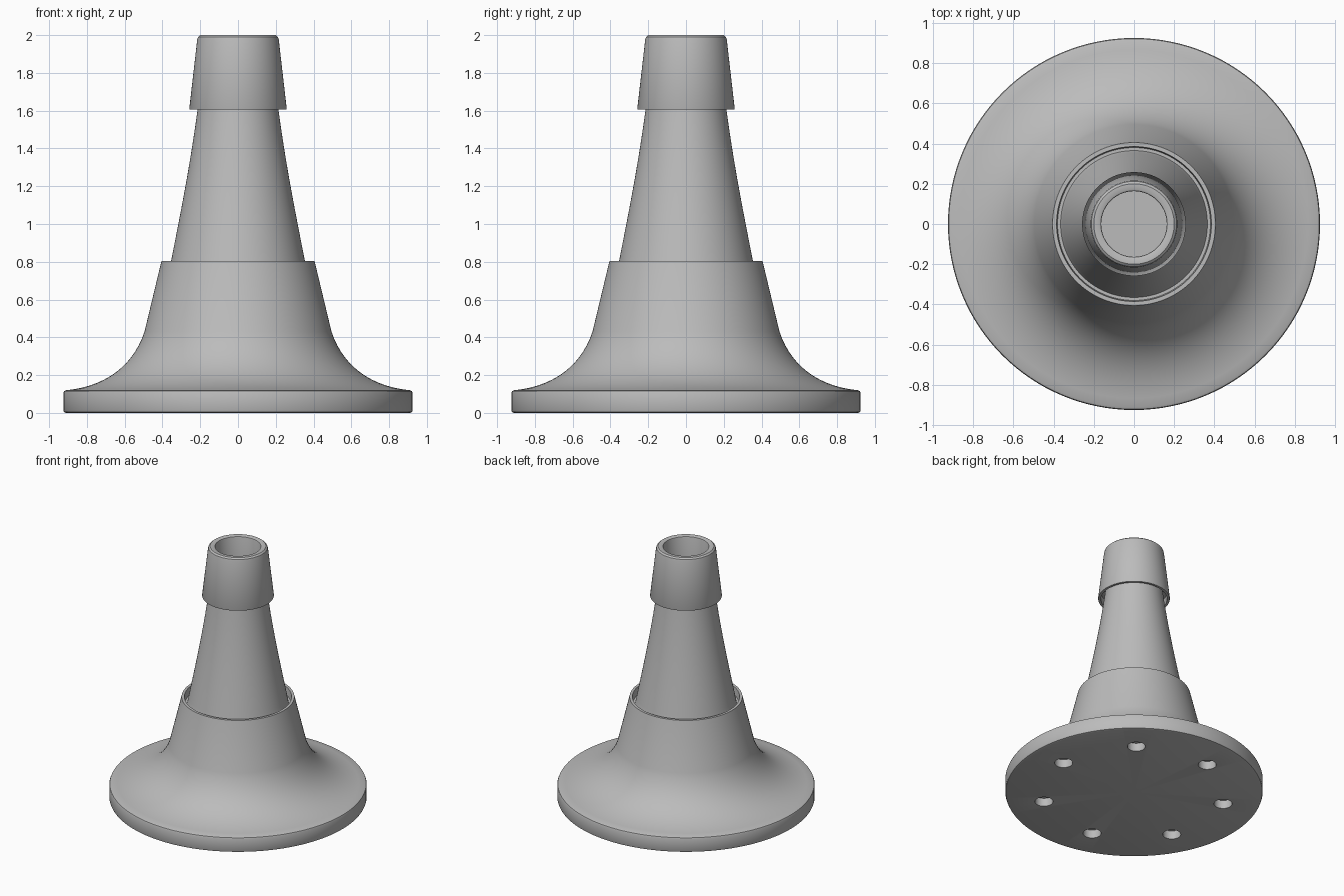
import bpy, bmesh, math
from mathutils import Vector, Matrix

default = bpy.data.objects.get("Cube")
if default:
    bpy.data.objects.remove(default, do_unlink=True)

grey = bpy.data.materials.new("plain grey")
grey.use_nodes = True
colour = (0.5, 0.5, 0.5, 1)
grey.diffuse_color = colour
grey.node_tree.nodes["Principled BSDF"].inputs["Base Color"].default_value = colour

SEGMENTS = 128


def add_object(name, bm):
    bmesh.ops.recalc_face_normals(bm, faces=bm.faces)
    mesh = bpy.data.meshes.new(name)
    bm.to_mesh(mesh)
    bm.free()
    mesh.materials.append(grey)
    obj = bpy.data.objects.new(name, mesh)
    bpy.context.collection.objects.link(obj)
    return obj


def lathe(name, profile, closed=False):
    """Spin a (radius, height) profile around the z axis."""
    bm = bmesh.new()
    verts = [bm.verts.new((r, 0, z)) for r, z in profile]
    edges = [bm.edges.new(pair) for pair in zip(verts, verts[1:])]
    if closed:
        edges.append(bm.edges.new((verts[-1], verts[0])))
    bmesh.ops.spin(bm, geom=verts + edges, axis=(0, 0, 1), cent=(0, 0, 0),
                   angle=math.tau, steps=SEGMENTS, use_merge=True)
    bmesh.ops.remove_doubles(bm, verts=bm.verts, dist=1e-5)
    return add_object(name, bm)


def bezier(a, b, c, d, steps=14):
    """Points of a cubic curve between a and d."""
    pts = []
    for i in range(steps + 1):
        t = i / steps
        s = 1 - t
        pts.append(tuple(s**3 * p + 3 * s * s * t * q + 3 * s * t * t * u + t**3 * v
                         for p, q, u, v in zip(a, b, c, d)))
    return pts


def smooth(obj):
    bpy.ops.object.select_all(action='DESELECT')
    obj.select_set(True)
    bpy.context.view_layer.objects.active = obj
    bpy.ops.object.shade_smooth_by_angle(angle=math.radians(30))


# Flared base with a thin collar and a shallow groove around the tube
flare = bezier((0.91, 0.12), (0.70, 0.14), (0.555, 0.25), (0.495, 0.43))
base = lathe("flared_base",
             [(0, 0), (0.91, 0), (0.921, 0.004), (0.925, 0.014),
              (0.925, 0.105), (0.921, 0.115)]
             + flare
             + [(0.405, 0.805), (0.385, 0.805), (0.38, 0.75), (0, 0.75)])

# Ring of screw holes sunk into the underside
HOLES = 7
bm = bmesh.new()
for i in range(HOLES):
    centre = Matrix.Rotation(i * math.tau / HOLES, 4, 'Z') @ Vector((0.66, 0, 0))
    bmesh.ops.create_cone(bm, cap_ends=True, segments=32, radius1=0.065, radius2=0.065,
                          depth=0.13, matrix=Matrix.Translation(centre))
cutter = add_object("screw_hole_cutter", bm)
cutter.hide_render = True
cut = base.modifiers.new("screw_holes", 'BOOLEAN')
cut.operation = 'DIFFERENCE'
cut.solver = 'EXACT'
cut.object = cutter
bpy.context.view_layer.objects.active = base
bpy.ops.object.modifier_apply(modifier=cut.name)
bpy.data.objects.remove(cutter, do_unlink=True)

# Tapered tube with a blind bore
tube = lathe("tapered_tube",
             [(0, 0.74), (0.369, 0.74)]
             + bezier((0.365, 0.75), (0.31, 1.03), (0.25, 1.32), (0.207, 1.66))
             + [(0.163, 1.66), (0.163, 1.2), (0, 1.2)])

# Top sleeve with a rounded rim and a recess under its skirt
sleeve = lathe("top_sleeve",
               [(0.163, 1.66), (0.235, 1.66), (0.238, 1.605), (0.256, 1.605),
                (0.258, 1.61), (0.216, 1.975), (0.212, 1.99), (0.2, 2.0),
                (0.172, 2.0), (0.165, 1.996), (0.163, 1.99)],
               closed=True)

for part in (base, tube, sleeve):
    smooth(part)
